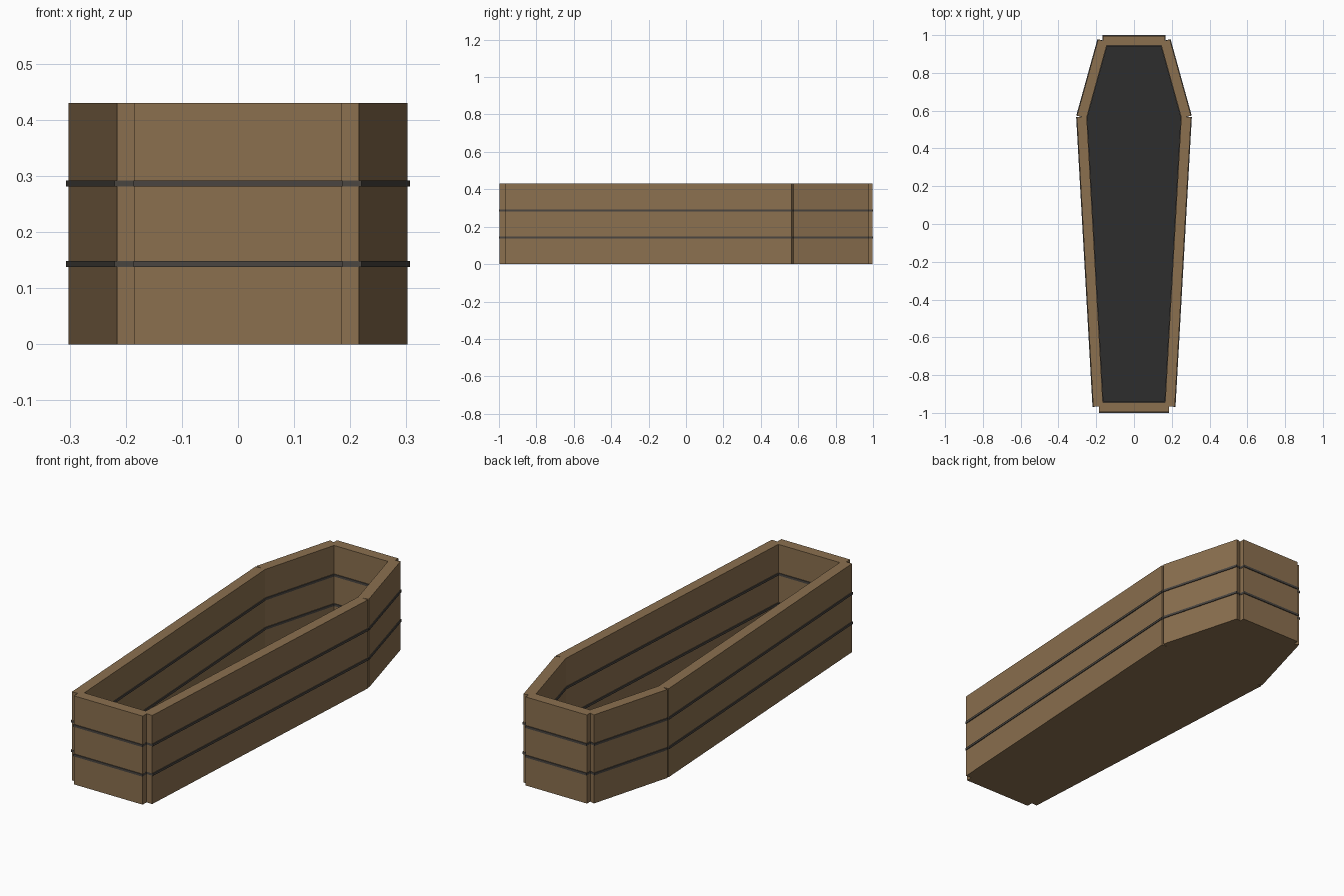
import bpy, bmesh
from mathutils import Vector

if "Cube" in bpy.data.objects:
    bpy.data.objects.remove(bpy.data.objects["Cube"])

HEIGHT, THICK, LIP, BAND_H = 0.43, 0.052, 0.004, 0.011
FLOOR_TOP = 0.02


def material(name, rgb):
    m = bpy.data.materials.new(name)
    m.diffuse_color = (*rgb, 1)
    m.use_nodes = True
    m.node_tree.nodes["Principled BSDF"].inputs["Base Color"].default_value = m.diffuse_color
    return m


wood = material("brown wood", (0.258, 0.162, 0.078))
iron = material("dark iron", (0.068, 0.060, 0.052))
lining = material("charcoal lining", (0.027, 0.027, 0.027))


def prism(name, outline, z0, z1, mat):
    """Extrude a flat outline between two heights."""
    bm = bmesh.new()
    base = bm.faces.new([bm.verts.new((x, y, z0)) for x, y in outline])
    top = bmesh.ops.extrude_face_region(bm, geom=[base])["geom"]
    bmesh.ops.translate(bm, vec=(0, 0, z1 - z0),
                        verts=[v for v in top if isinstance(v, bmesh.types.BMVert)])
    bmesh.ops.recalc_face_normals(bm, faces=bm.faces)
    mesh = bpy.data.meshes.new(name)
    bm.to_mesh(mesh)
    bm.free()
    mesh.materials.append(mat)
    ob = bpy.data.objects.new(name, mesh)
    bpy.context.collection.objects.link(ob)
    return ob


def plank_outline(a, b, ext_a, ext_b, inner, outer):
    """Rectangle along a-b, lengthened at each end, offset in and outwards."""
    a, b = Vector(a), Vector(b)
    d = (b - a).normalized()
    n = Vector((d.y, -d.x))
    a, b = a - d * ext_a, b + d * ext_b
    return [a - n * inner, b - n * inner, b + n * outer, a + n * outer]


# Inner corners, counter-clockwise from the foot
foot, shoulder, head = (0.165, -0.944), (0.25, 0.565), (0.145, 0.944)


def flip(p):
    return (-p[0], p[1])


planks = [
    ("foot", flip(foot), foot, 0.02, 0.02),
    ("right_side", foot, shoulder, 0.02, 0.003),
    ("right_shoulder", shoulder, head, 0.005, 0.02),
    ("head", head, flip(head), 0.02, 0.02),
    ("left_shoulder", flip(head), flip(shoulder), 0.02, 0.005),
    ("left_side", flip(shoulder), flip(foot), 0.003, 0.02),
]

# Wall planks, each with two iron bands showing inside and outside
for name, a, b, ea, eb in planks:
    prism(name + "_plank", plank_outline(a, b, ea, eb, 0, THICK), 0, HEIGHT, wood)
    for i in (1, 2):
        z = HEIGHT * i / 3
        prism(f"{name}_band_{i}",
              plank_outline(a, b, ea + 0.001, eb + 0.001, LIP, THICK + LIP),
              z - BAND_H / 2, z + BAND_H / 2, iron)

# Floor board with a dark upper face
inside = [flip(foot), foot, shoulder, head, flip(head), flip(shoulder)]
floor = prism("floor_board", inside, 0, FLOOR_TOP, wood)
floor.data.materials.append(lining)
for f in floor.data.polygons:
    if f.normal.z > 0.5:
        f.material_index = 1
